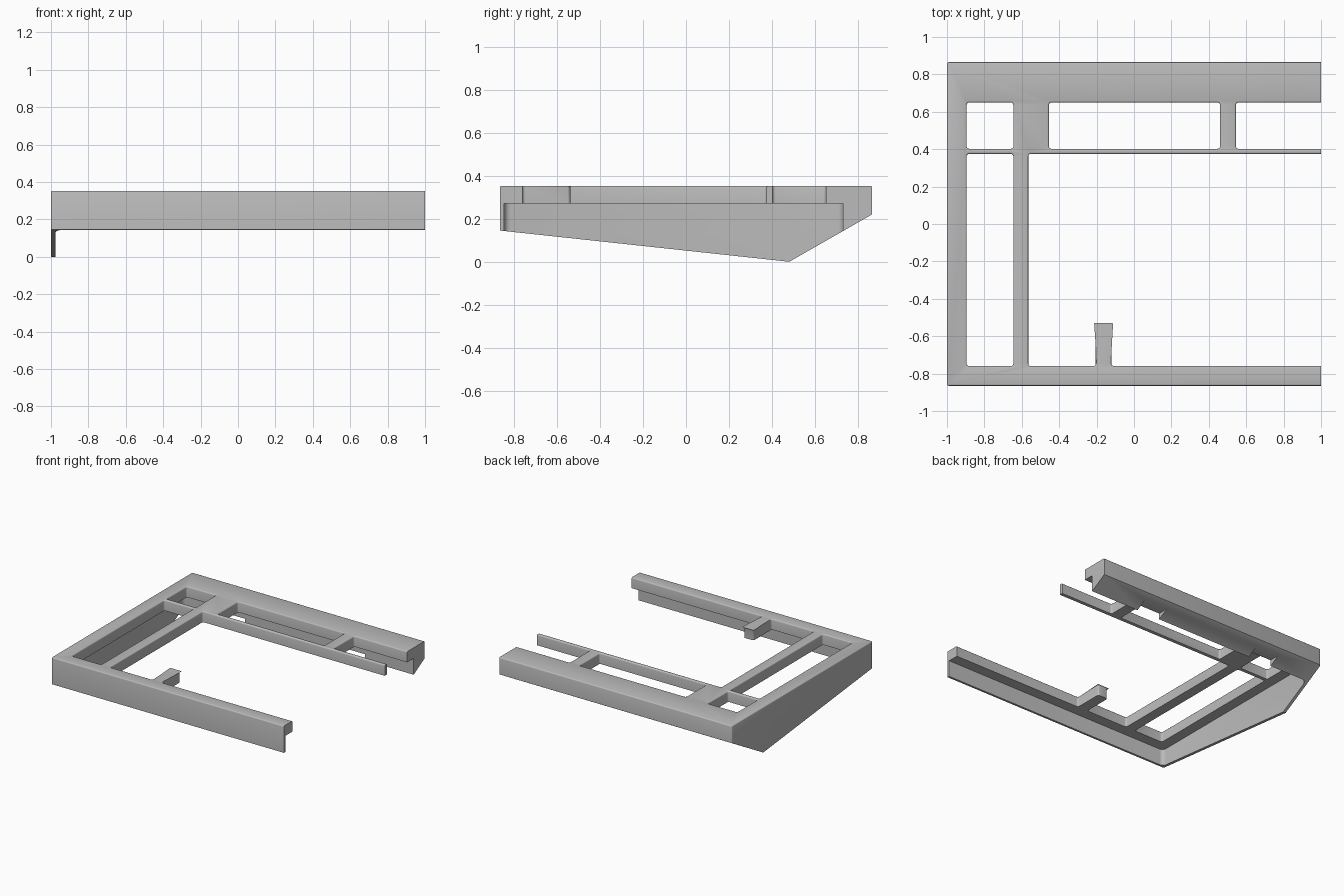
import bpy, bmesh, math
from mathutils import Vector

if "Cube" in bpy.data.objects:
    bpy.data.objects.remove(bpy.data.objects["Cube"])

grey = bpy.data.materials.new("plain_grey")
grey.use_nodes = True
GREY = (0.5, 0.5, 0.5, 1)
grey.diffuse_color = GREY
grey.node_tree.nodes["Principled BSDF"].inputs["Base Color"].default_value = GREY

TOP, PLATE, SOFT = 0.353, 0.27, 0.008


def add_object(name, bm):
    bmesh.ops.recalc_face_normals(bm, faces=bm.faces)
    mesh = bpy.data.meshes.new(name)
    bm.to_mesh(mesh)
    bm.free()
    mesh.materials.append(grey)
    obj = bpy.data.objects.new(name, mesh)
    bpy.context.collection.objects.link(obj)
    return obj


def rect(x0, x1, y0, y1):
    return [(x0, y0), (x1, y0), (x1, y1), (x0, y1)]


def rounded(points, radius, grow=0.0, steps=4):
    """Counter-clockwise outline, grown outward, with rounded corners."""
    result, n = [], len(points)
    for i in range(n):
        p = Vector(points[i])
        a = (p - Vector(points[i - 1])).normalized()
        b = (Vector(points[(i + 1) % n]) - p).normalized()
        convex = a.cross(b) > 0
        out = (a - b) if convex else (b - a)
        p = p + grow * (out if convex else -out)
        r = radius + grow if convex else max(radius - grow, 0.003)
        for k in range(steps + 1):
            t = math.pi / 2 * k / steps
            result.append(p - a * r * (1 - math.sin(t)) + b * r * (1 - math.cos(t)))
    return result


def cutter(name, points, radius, levels):
    """Stack of rounded outlines, each level being (height, growth)."""
    bm = bmesh.new()
    rings = [[bm.verts.new((p.x, p.y, z)) for p in rounded(points, radius, grow)]
             for z, grow in levels]
    for low, high in zip(rings, rings[1:]):
        for i in range(len(low)):
            j = (i + 1) % len(low)
            bm.faces.new((low[i], low[j], high[j], high[i]))
    bm.faces.new(rings[0])
    bm.faces.new(rings[-1])
    obj = add_object(name, bm)
    obj.hide_render = True
    obj.hide_viewport = True
    return obj


# Wedge-shaped body: side profile extruded across the width
profile = [(-0.865, 0.145), (0.48, 0), (0.865, 0.22), (0.865, TOP), (-0.865, TOP)]
bm = bmesh.new()
face = bm.faces.new([bm.verts.new((-1, y, z)) for y, z in profile])
extruded = bmesh.ops.extrude_face_region(bm, geom=[face])
bmesh.ops.translate(bm, vec=(2, 0, 0),
                    verts=[v for v in extruded["geom"] if isinstance(v, bmesh.types.BMVert)])
bmesh.ops.recalc_face_normals(bm, faces=bm.faces)

# Soften the top and the upright corners, leaving the open end square
soft = []
for e in bm.edges:
    a, b = (v.co for v in e.verts)
    at_end = a.x > 0.9 and b.x > 0.9
    upright = abs(a.y - b.y) < 0.01 and abs(a.z - b.z) > 0.01
    if not at_end and (upright or (a.z > 0.3 and b.z > 0.3)):
        soft.append(e)
bmesh.ops.bevel(bm, geom=soft, offset=SOFT, segments=3, profile=0.5, affect="EDGES")
body = add_object("open_frame", bm)

# Openings have a small fillet where they meet the top
fillet = [(0.2, 0)]
for k in range(4):
    t = math.pi / 2 * k / 3
    fillet.append((TOP - SOFT + SOFT * math.sin(t), SOFT * (1 - math.cos(t))))
fillet.append((TOP + 0.05, SOFT))

main_opening = [(-0.565, -0.76), (-0.205, -0.76), (-0.205, -0.537), (-0.12, -0.537),
                (-0.12, -0.76), (1.2, -0.76), (1.2, 0.375), (-0.565, 0.375)]
openings = {
    "main_opening": main_opening,
    "side_slot": rect(-0.895, -0.645, -0.76, 0.375),
    "corner_window": rect(-0.895, -0.645, 0.402, 0.65),
    "rear_window": rect(-0.455, 0.46, 0.402, 0.65),
    "end_window": rect(0.545, 1.2, 0.402, 0.65),
}
cutters = [cutter("under_cavity", rect(-0.977, 1.2, -0.845, 0.73), 0.03,
                  [(-0.1, 0), (PLATE, 0)])]
cutters += [cutter(name, outline, 0.014, fillet) for name, outline in openings.items()]

# Notches through the lower edge of the rear beam
for name, x in (("left_notch", 0.48), ("right_notch", -0.55)):
    cutters.append(cutter(name, rect(x - 0.1, x + 0.1, 0.65, 0.85), 0.01,
                          [(0.05, 0), (0.19, 0)]))

for c in cutters:
    mod = body.modifiers.new(c.name, "BOOLEAN")
    mod.operation = "DIFFERENCE"
    mod.solver = "EXACT"
    mod.object = c

# Bake the cuts, remove the cutters and shade
bpy.context.view_layer.update()
cut_mesh = bpy.data.meshes.new_from_object(
    body.evaluated_get(bpy.context.evaluated_depsgraph_get()))
body.modifiers.clear()
body.data = cut_mesh
for c in cutters:
    bpy.data.objects.remove(c)
bpy.context.view_layer.objects.active = body
body.select_set(True)
bpy.ops.object.shade_smooth_by_angle(angle=math.radians(35))
